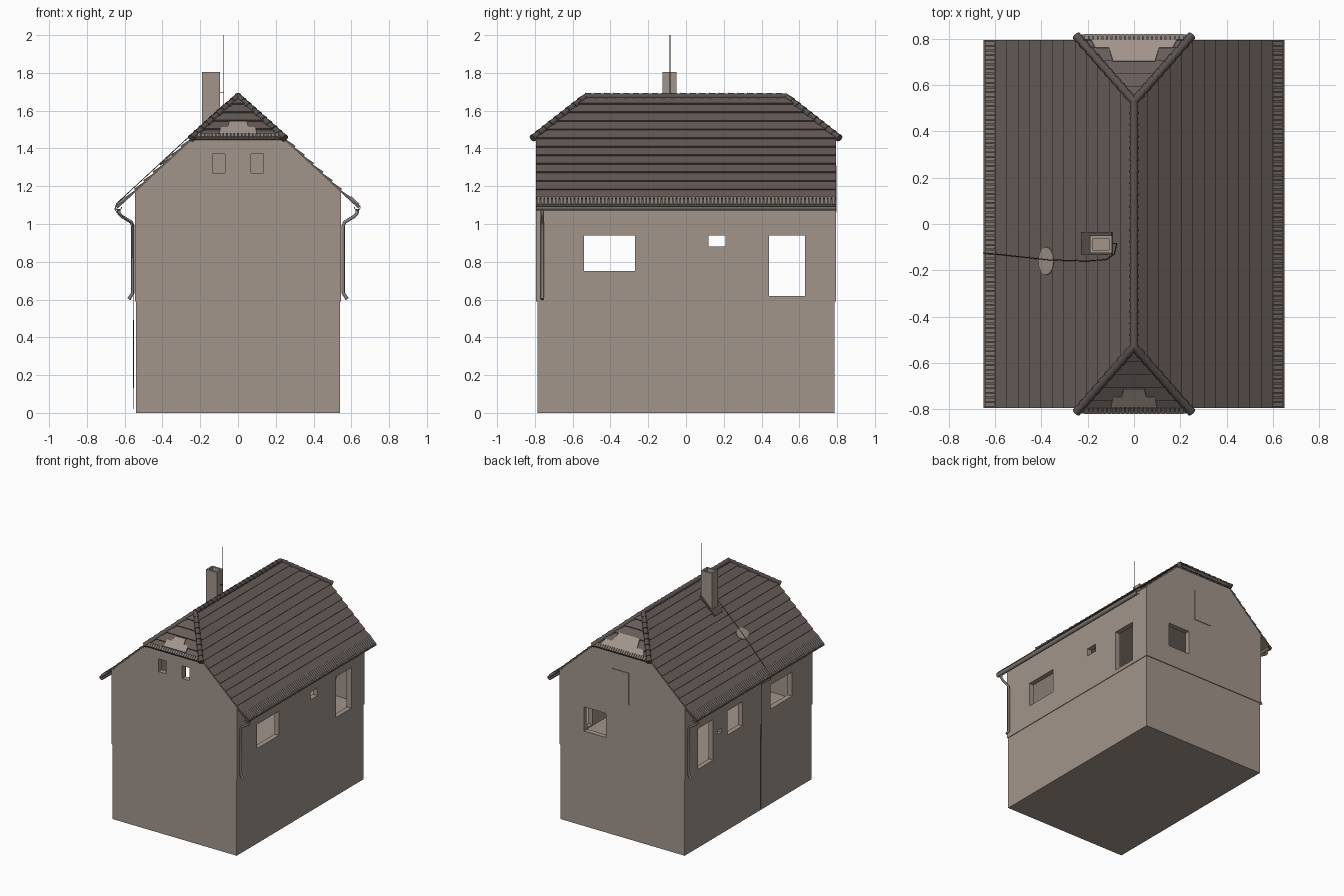
import bpy, bmesh, math
from mathutils import Vector, Matrix

old = bpy.data.objects.get("Cube")
if old:
    bpy.data.objects.remove(old, do_unlink=True)


def material(name, rgb):
    m = bpy.data.materials.new(name)
    m.use_nodes = True
    m.diffuse_color = (*rgb, 1)
    m.node_tree.nodes["Principled BSDF"].inputs["Base Color"].default_value = (*rgb, 1)
    return m


PLASTER = material("warm grey plaster", (0.36, 0.30, 0.26))
TILE = material("dark roof tile", (0.135, 0.108, 0.098))
RIDGE = material("ridge tile", (0.10, 0.085, 0.078))
METAL = material("gutter metal", (0.25, 0.215, 0.19))
WIRE = material("dark wire", (0.08, 0.075, 0.07))


def activate(ob):
    bpy.ops.object.select_all(action='DESELECT')
    ob.select_set(True)
    bpy.context.view_layer.objects.active = ob


def finish(name, bm, mat, smooth=False):
    bmesh.ops.recalc_face_normals(bm, faces=bm.faces[:])
    me = bpy.data.meshes.new(name)
    bm.to_mesh(me)
    bm.free()
    me.materials.append(mat)
    ob = bpy.data.objects.new(name, me)
    bpy.context.collection.objects.link(ob)
    if smooth:
        activate(ob)
        bpy.ops.object.shade_smooth_by_angle(angle=math.radians(40))
    return ob


def box(name, lo, hi, mat):
    bm = bmesh.new()
    lo, hi = Vector(lo), Vector(hi)
    size = hi - lo
    bmesh.ops.create_cube(bm, size=1, matrix=Matrix.Translation((lo + hi) / 2) @ Matrix.Diagonal((*size, 1)))
    return finish(name, bm, mat)


def prism(name, profile, y0, y1, mat, smooth=False):
    bm = bmesh.new()
    f = bm.faces.new([bm.verts.new((x, y0, z)) for x, z in profile])
    r = bmesh.ops.extrude_face_region(bm, geom=[f])
    bmesh.ops.translate(bm, vec=(0, y1 - y0, 0), verts=[v for v in r["geom"] if isinstance(v, bmesh.types.BMVert)])
    return finish(name, bm, mat, smooth)


def tube(name, points, radius, mat, sides=2):
    cu = bpy.data.curves.new(name, 'CURVE')
    cu.dimensions = '3D'
    cu.bevel_depth = radius
    cu.bevel_resolution = sides
    cu.use_fill_caps = True
    sp = cu.splines.new('POLY')
    sp.points.add(len(points) - 1)
    for p, co in zip(sp.points, points):
        p.co = (*co, 1)
    cu.materials.append(mat)
    ob = bpy.data.objects.new(name, cu)
    bpy.context.collection.objects.link(ob)
    activate(ob)
    bpy.ops.object.convert(target='MESH')
    bpy.ops.object.shade_smooth_by_angle(angle=math.radians(50))


# Roof planes: origin at the eave, along, up the slope, normal
EAVE_X, EAVE_Z, RIDGE_Z, HIP_Y, RIDGE_Y = 0.64, 1.085, 1.675, 0.81, 0.53
ROWS, HIP_ROWS = 13, 5
HIP_X = EAVE_X * HIP_ROWS / ROWS
HIP_Z = RIDGE_Z - (RIDGE_Z - EAVE_Z) * HIP_ROWS / ROWS


def plane(origin, along, up):
    a, u = Vector(along), Vector(up)
    return Vector(origin), a, u.normalized(), a.cross(u).normalized(), u.length


def side_plane(s):
    return plane((s * EAVE_X, 0, EAVE_Z), (0, s, 0), (-s * EAVE_X, 0, RIDGE_Z - EAVE_Z))


def hip_plane(s):
    return plane((0, s * HIP_Y, HIP_Z), (-s, 0, 0), (0, -s * (HIP_Y - RIDGE_Y), RIDGE_Z - HIP_Z))


def roof_slab(bm, pl, pts, low, high):
    """Thin solid over (along, up) points; high gives the top height of each point."""
    o, a, u, n, _ = pl
    bot = [bm.verts.new(o + a * p + u * q + n * low) for p, q in pts]
    top = [bm.verts.new(o + a * p + u * q + n * h) for (p, q), h in zip(pts, high)]
    bm.faces.new(bot[::-1])
    bm.faces.new(top)
    for i in range(len(pts)):
        j = (i + 1) % len(pts)
        bm.faces.new((bot[i], bot[j], top[j], top[i]))


def tile_rows(name, pl, rows, half_width):
    bm = bmesh.new()
    step = pl[4] / rows
    for i in range(rows):
        w0, w1 = half_width(i), half_width(i + 1)
        pts = [(-w0, i * step), (w0, i * step), (w1, (i + 1) * step), (-w1, (i + 1) * step)]
        roof_slab(bm, pl, pts, -0.004, (0.014, 0.014, 0.004, 0.004))
    finish(name, bm, TILE)


def rib_strip(name, pl, half, lo, hi):
    bm = bmesh.new()
    count = round(2 * half / 0.02)
    for i in range(count):
        c = -half + (i + 0.5) * 2 * half / count
        pts = [(c - 0.008, lo), (c + 0.008, lo), (c + 0.008, hi), (c - 0.008, hi)]
        roof_slab(bm, pl, pts, 0.002, [0.018] * 4)
    finish(name, bm, METAL)


def side_width(i):
    left = ROWS - i
    return 0.795 if left >= HIP_ROWS else RIDGE_Y + (HIP_Y - RIDGE_Y) * left / HIP_ROWS


for s, tag in ((1, "left"), (-1, "right")):
    tile_rows(tag + "_roof_tiles", side_plane(s), ROWS, side_width)
    rib_strip(tag + "_eave_ribs", side_plane(s), 0.79, 0.012, 0.07)
for s, tag in ((1, "back"), (-1, "front")):
    tile_rows(tag + "_hip_tiles", hip_plane(s), HIP_ROWS, lambda i: HIP_X * (1 - i / HIP_ROWS))
    rib_strip(tag + "_hip_ribs", hip_plane(s), 0.215, 0.0, 0.03)


# Pale patches on the tiles
def patch(name, pl, pts):
    bm = bmesh.new()
    roof_slab(bm, pl, pts, 0.009, [0.0165] * len(pts))
    finish(name, bm, PLASTER)


def stepped(w0, w1, q0, q1, q2):
    right = [(w0, q0), (w0 * 0.9, q1), (w1 * 1.2, q1), (w1, q2)]
    return right + [(-p, q) for p, q in reversed(right)]


patch("front_hip_patch", hip_plane(-1), stepped(0.1, 0.045, 0.035, 0.09, 0.135))
patch("back_hip_patch", hip_plane(1), stepped(0.185, 0.09, 0.03, 0.075, 0.15))
turn = [math.tau * i / 16 for i in range(16)]
patch("roof_oval_patch", side_plane(-1), [(0.16 + 0.06 * math.cos(t), 0.367 + 0.045 * math.sin(t)) for t in turn])


# Overlapping ridge and hip caps
def cap_line(name, a, b):
    bm = bmesh.new()
    a, b = Vector(a), Vector(b)
    n = round((b - a).length / 0.05)
    rot = (b - a).to_track_quat('Z', 'Y').to_matrix().to_4x4()
    for i in range(n):
        mid = a.lerp(b, (i + 0.5) / n)
        bmesh.ops.create_cone(bm, cap_ends=True, segments=10, radius1=0.02, radius2=0.015,
                              depth=(b - a).length / n + 0.008, matrix=Matrix.Translation(mid) @ rot)
    finish(name, bm, RIDGE, True)


cap_line("ridge_caps", (0, -RIDGE_Y, RIDGE_Z), (0, RIDGE_Y, RIDGE_Z))
for sy, end in ((1, "back"), (-1, "front")):
    for sx, tag in ((1, "left"), (-1, "right")):
        cap_line(f"{end}_{tag}_hip_caps", (sx * HIP_X, sy * HIP_Y, HIP_Z + 0.008), (0, sy * RIDGE_Y, RIDGE_Z))

# Walls: solid lower storey, hollow upper storey with gables
box("lower_storey", (-0.54, -0.787, 0), (0.54, 0.787, 0.6), PLASTER)
shoulder = RIDGE_Z - (RIDGE_Z - EAVE_Z) * 0.545 / EAVE_X - 0.004
half = [(0.545, 0.59), (0.545, shoulder), (HIP_X, HIP_Z - 0.004)]
walls = prism("upper_storey", half + [(-x, z) for x, z in reversed(half)], -0.793, 0.793, PLASTER)

openings = [((-0.505, -0.753, 0.612), (0.505, 0.753, 2))]
for s in (1, -1):
    wide = (0.12, 0.21, 0.88) if s > 0 else (0.075, 0.26, 0.75)
    for y0, y1, z0 in ((-0.54, -0.27, 0.75), wide, (0.44, 0.63, 0.62)):
        xs = sorted((s * 0.45, s * 0.65))
        openings.append(((xs[0], y0, z0), (xs[1], y1, 0.94)))
    xs = sorted((s * 0.07, s * 0.135))
    openings.append(((xs[0], -0.9, 1.27), (xs[1], -0.7, 1.37)))
openings.append(((0.14, 0.7, 0.75), (0.33, 0.9, 0.94)))
openings.append(((-0.65, 0.34, 0.80), (-0.45, 0.385, 0.835)))

for lo, hi in openings:
    cutter = box("cutter", lo, hi, PLASTER)
    cutter.hide_render = True
    mod = walls.modifiers.new("cut", 'BOOLEAN')
    mod.operation, mod.solver, mod.object = 'DIFFERENCE', 'EXACT', cutter
    activate(walls)
    bpy.ops.object.modifier_apply(modifier=mod.name)
    bpy.data.objects.remove(cutter, do_unlink=True)

box("back_loft_shutter", (-0.06, 0.79, 1.06), (0.087, 0.798, 1.31), PLASTER)

# Chimney with a sunken flue and a skirt on the slope
chimney = box("chimney", (-0.19, -0.125, 1.42), (-0.095, -0.05, 1.805), PLASTER)
bm = bmesh.new()
bm.from_mesh(chimney.data)
top = max(bm.faces, key=lambda f: f.calc_center_median().z)
bmesh.ops.inset_region(bm, faces=[top], thickness=0.018)
r = bmesh.ops.extrude_face_region(bm, geom=[top])
bmesh.ops.translate(bm, vec=(0, 0, -0.12), verts=[v for v in r["geom"] if isinstance(v, bmesh.types.BMVert)])
bmesh.ops.delete(bm, geom=[top], context='FACES')
bm.to_mesh(chimney.data)
bm.free()
bm = bmesh.new()
roof_slab(bm, side_plane(-1), [(0.035, 0.575), (0.135, 0.575), (0.135, 0.755), (0.035, 0.755)], 0.0, [0.018] * 4)
finish("chimney_skirt", bm, RIDGE)

# Gutters and downpipes, one pipe at opposite corners
for s, tag in ((1, "left"), (-1, "right")):
    arc = [math.pi + math.pi * i / 8 for i in range(9)]
    ring = [(0.018, t) for t in arc] + [(0.014, t) for t in reversed(arc)]
    prism(tag + "_gutter", [(s * 0.632 + rad * math.cos(t), 1.09 + rad * math.sin(t)) for rad, t in ring],
          -0.795, 0.795, METAL, True)
    path = [(0.632, 1.08), (0.63, 1.055), (0.615, 1.04), (0.565, 1.01), (0.557, 0.99), (0.557, 0.635), (0.578, 0.602)]
    tube(tag + "_downpipe", [(s * x, -s * 0.76, z) for x, z in path], 0.009, METAL)


# Lightning rod and its wire over the roof and down the wall
def on_roof(x, y):
    return (x, y, RIDGE_Z - (RIDGE_Z - EAVE_Z) * abs(x) / EAVE_X + 0.026)


tube("lightning_rod", [(-0.075, -0.085, 1.58), (-0.075, -0.085, 2.0)], 0.0022, WIRE, 1)
tube("rod_bracket", [(-0.1, -0.085, 1.695), (-0.073, -0.085, 1.695)], 0.002, WIRE, 1)
wire = [on_roof(x, y) for x, y in ((-0.075, -0.085), (-0.085, -0.13), (-0.12, -0.153), (-0.2, -0.16),
                                   (-0.37, -0.155), (-0.642, -0.125))]
wire += [(-0.652, -0.125, 1.08), (-0.64, -0.13, 1.06), (-0.556, -0.14, 1.0), (-0.552, -0.14, 0.02)]
tube("lightning_wire", wire, 0.0022, WIRE, 1)
